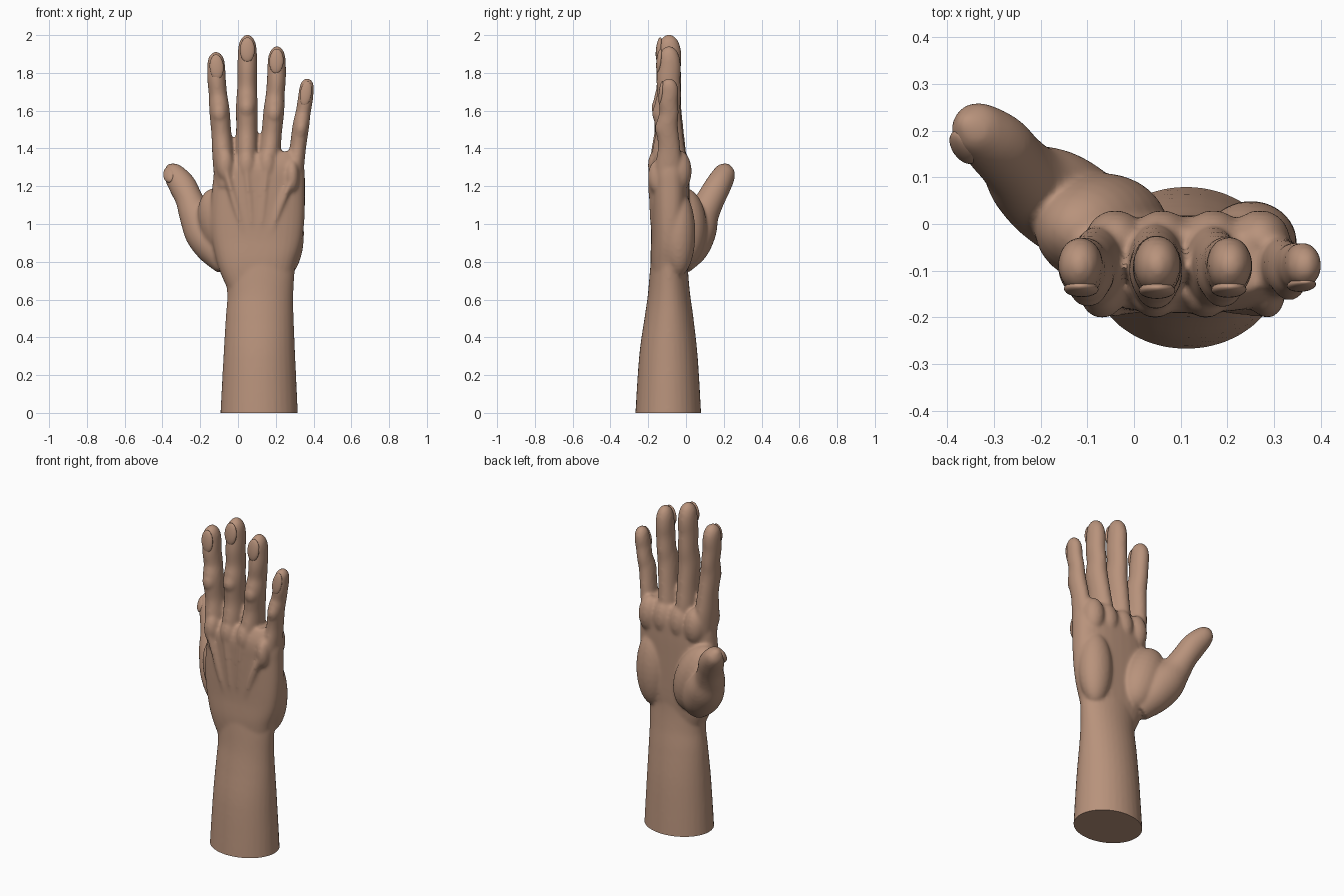
import bpy, bmesh, math
from mathutils import Vector, Matrix

cube = bpy.data.objects.get("Cube")
if cube:
    bpy.data.objects.remove(cube, do_unlink=True)

skin = bpy.data.materials.new("skin")
skin.use_nodes = True
SKIN = (0.48, 0.29, 0.2, 1)
skin.diffuse_color = SKIN
skin.node_tree.nodes["Principled BSDF"].inputs["Base Color"].default_value = SKIN

SIDES, STEPS = 32, 5


def catmull(a, b, c, d, t):
    return [0.5 * (2 * q + (r - p) * t + (2 * p - 5 * q + 4 * r - s) * t * t
                   + (3 * q - p - 3 * r + s) * t ** 3) for p, q, r, s in zip(a, b, c, d)]


def loft(bm, sections, power=1.0):
    """Skin smoothly through sections of (x, y, z, half width, half depth)."""
    pts = []
    last = len(sections) - 1
    for i in range(last):
        four = [sections[max(0, min(last, i + k))] for k in (-1, 0, 1, 2)]
        pts += [catmull(*four, s / STEPS) for s in range(STEPS)]
    pts.append(sections[-1])
    rings = []
    for i, p in enumerate(pts):
        along = Vector(pts[min(i + 1, len(pts) - 1)][:3]) - Vector(pts[max(i - 1, 0)][:3])
        along.normalize()
        across = (Vector((1, 0, 0)) - along * along.x).normalized()
        deep = along.cross(across)
        ring = []
        for k in range(SIDES):
            a = 2 * math.pi * k / SIDES
            c, s = math.cos(a), math.sin(a)
            c = math.copysign(abs(c) ** power, c)
            s = math.copysign(abs(s) ** power, s)
            ring.append(bm.verts.new(Vector(p[:3]) + across * c * p[3] + deep * s * p[4]))
        rings.append(ring)
    for lo, hi in zip(rings, rings[1:]):
        for k in range(SIDES):
            n = (k + 1) % SIDES
            bm.faces.new((lo[k], lo[n], hi[n], hi[k]))
    bm.faces.new(rings[0][::-1])
    bm.faces.new(rings[-1])


def blob(bm, centre, size, turn=(0, 0, 0)):
    rot = Matrix.Rotation(turn[2], 4, 'Z') @ Matrix.Rotation(turn[1], 4, 'Y') @ Matrix.Rotation(turn[0], 4, 'X')
    m = Matrix.Translation(centre) @ rot @ Matrix.Diagonal((*size, 1))
    bmesh.ops.create_uvsphere(bm, u_segments=24, v_segments=16, radius=1, matrix=m)


def finish(bm, name):
    mesh = bpy.data.meshes.new(name)
    bm.to_mesh(mesh)
    bm.free()
    mesh.materials.append(skin)
    ob = bpy.data.objects.new(name, mesh)
    bpy.context.collection.objects.link(ob)
    return ob


def smooth(ob):
    bpy.ops.object.select_all(action='DESELECT')
    ob.select_set(True)
    bpy.context.view_layer.objects.active = ob
    bpy.ops.object.shade_smooth_by_angle(angle=math.radians(50))


bm = bmesh.new()

# Forearm and wrist
loft(bm, [(0.112, -0.094, -0.08, 0.207, 0.176), (0.112, -0.094, 0, 0.205, 0.174),
          (0.113, -0.093, 0.3, 0.19, 0.155), (0.115, -0.09, 0.5, 0.18, 0.13),
          (0.118, -0.09, 0.62, 0.175, 0.113), (0.115, -0.09, 0.74, 0.185, 0.102),
          (0.11, -0.085, 0.86, 0.2, 0.095)])
# Palm
loft(bm, [(0.112, -0.09, 0.68, 0.17, 0.09), (0.1, -0.088, 0.8, 0.21, 0.1),
          (0.1, -0.085, 0.92, 0.24, 0.1), (0.103, -0.085, 1.05, 0.25, 0.102),
          (0.11, -0.086, 1.2, 0.245, 0.104), (0.115, -0.088, 1.3, 0.235, 0.1),
          (0.11, -0.085, 1.37, 0.2, 0.07)], 0.8)
# Heel pads and the pads under the fingers
blob(bm, (0.25, -0.04, 0.95), (0.1, 0.09, 0.23))
blob(bm, (-0.07, -0.01, 0.98), (0.13, 0.12, 0.22), (0, -0.35, 0))
for x in (-0.04, 0.06, 0.17, 0.27):
    blob(bm, (x, -0.035, 1.28), (0.065, 0.065, 0.11))

# Fingers: base, middle joint, end joint, tip, half width
fingers = {
    "index": ((-0.065, 1.2), (-0.098, 1.6), (-0.113, 1.76), (-0.118, 1.91), 0.05),
    "middle": ((0.045, 1.2), (0.047, 1.63), (0.049, 1.82), (0.05, 2.0), 0.053),
    "ring": ((0.15, 1.2), (0.19, 1.6), (0.203, 1.76), (0.207, 1.94), 0.051),
    "little": ((0.28, 1.14), (0.333, 1.52), (0.355, 1.65), (0.37, 1.77), 0.041),
}
nails = {}
for name, (base, joint, end, tip, r) in fingers.items():
    def mix(a, b, t, y, w, d):
        return (a[0] + (b[0] - a[0]) * t, y, a[1] + (b[1] - a[1]) * t, r * w, r * d)
    loft(bm, [mix(base, joint, 0, -0.09, 1.15, 1.7),
              mix(base, joint, 0.4, -0.092, 1.15, 1.75),
              mix(base, joint, 0.7, -0.09, 1.06, 1.45),
              mix(base, joint, 1, -0.1, 1.08, 1.4),
              mix(joint, end, 0.5, -0.09, 0.98, 1.25),
              mix(joint, end, 1, -0.093, 0.98, 1.25),
              mix(end, tip, 0.4, -0.088, 0.96, 1.2),
              mix(end, tip, 0.7, -0.09, 0.88, 1.08),
              mix(end, tip, 0.9, -0.09, 0.62, 0.75),
              mix(end, tip, 1.02, -0.09, 0.15, 0.18)])
    # Knuckle fold on the back of the joint, and the large knuckle
    lean = math.atan2(tip[0] - joint[0], tip[1] - joint[1])
    blob(bm, (joint[0], -0.1 - r * 0.62, joint[1] - 0.015), (r * 0.85, r * 0.95, 0.06), (0, lean, 0))
    blob(bm, (base[0] * 0.9 + joint[0] * 0.1, -0.15, base[1] + 0.11), (r * 0.95, 0.052, 0.09))
    # Tendon across the back of the hand
    loft(bm, [(0.1 + (base[0] - 0.1) * 0.3, -0.165, 0.88, 0.012, 0.012),
              (0.1 + (base[0] - 0.1) * 0.65, -0.178, 1.08, 0.017, 0.017),
              (base[0], -0.178, base[1] + 0.08, 0.02, 0.022)])
    nails[name] = ((tip[0] - math.sin(lean) * 0.075, -0.092 - r * 0.95, tip[1] - 0.078),
                   (r * 0.74, r * 0.32, 0.066), (-0.1, lean, 0))

# Thumb
loft(bm, [(-0.05, -0.03, 0.78, 0.07, 0.06), (-0.11, 0.015, 0.87, 0.105, 0.1),
          (-0.175, 0.06, 0.96, 0.11, 0.1), (-0.225, 0.09, 1.05, 0.088, 0.085),
          (-0.258, 0.13, 1.13, 0.073, 0.075), (-0.292, 0.168, 1.2, 0.073, 0.07),
          (-0.33, 0.198, 1.255, 0.062, 0.062), (-0.352, 0.212, 1.29, 0.045, 0.048),
          (-0.367, 0.222, 1.315, 0.012, 0.012)])
# Web between thumb and palm
loft(bm, [(-0.19, 0.06, 1.04, 0.06, 0.05), (-0.135, 0.0, 1.06, 0.06, 0.05),
          (-0.07, -0.05, 1.13, 0.06, 0.05)])
nails["thumb"] = ((-0.365, 0.165, 1.262), (0.034, 0.02, 0.05), (-0.5, -0.5, -0.45))

# Fuse all flesh into one soft surface
flesh = finish(bm, "flesh_blocking")
remesh = flesh.modifiers.new("fuse", 'REMESH')
remesh.mode = 'VOXEL'
remesh.voxel_size = 0.009
soften = flesh.modifiers.new("soften", 'SMOOTH')
soften.factor = 0.5
soften.iterations = 9
fused = bpy.data.meshes.new_from_object(flesh.evaluated_get(bpy.context.evaluated_depsgraph_get()))
bpy.data.objects.remove(flesh, do_unlink=True)

# Flat cut at the base of the arm
bm = bmesh.new()
bm.from_mesh(fused)
bpy.data.meshes.remove(fused)
cut = bmesh.ops.bisect_plane(bm, geom=bm.verts[:] + bm.edges[:] + bm.faces[:],
                             plane_co=(0, 0, 0), plane_no=(0, 0, 1), clear_inner=True)
rim = [e for e in cut["geom_cut"] if isinstance(e, bmesh.types.BMEdge)]
bmesh.ops.contextual_create(bm, geom=rim)
bmesh.ops.recalc_face_normals(bm, faces=bm.faces[:])
smooth(finish(bm, "hand_and_forearm"))

# Nails
for name, (centre, size, turn) in nails.items():
    bm = bmesh.new()
    blob(bm, centre, size, turn)
    smooth(finish(bm, name + "_nail"))
